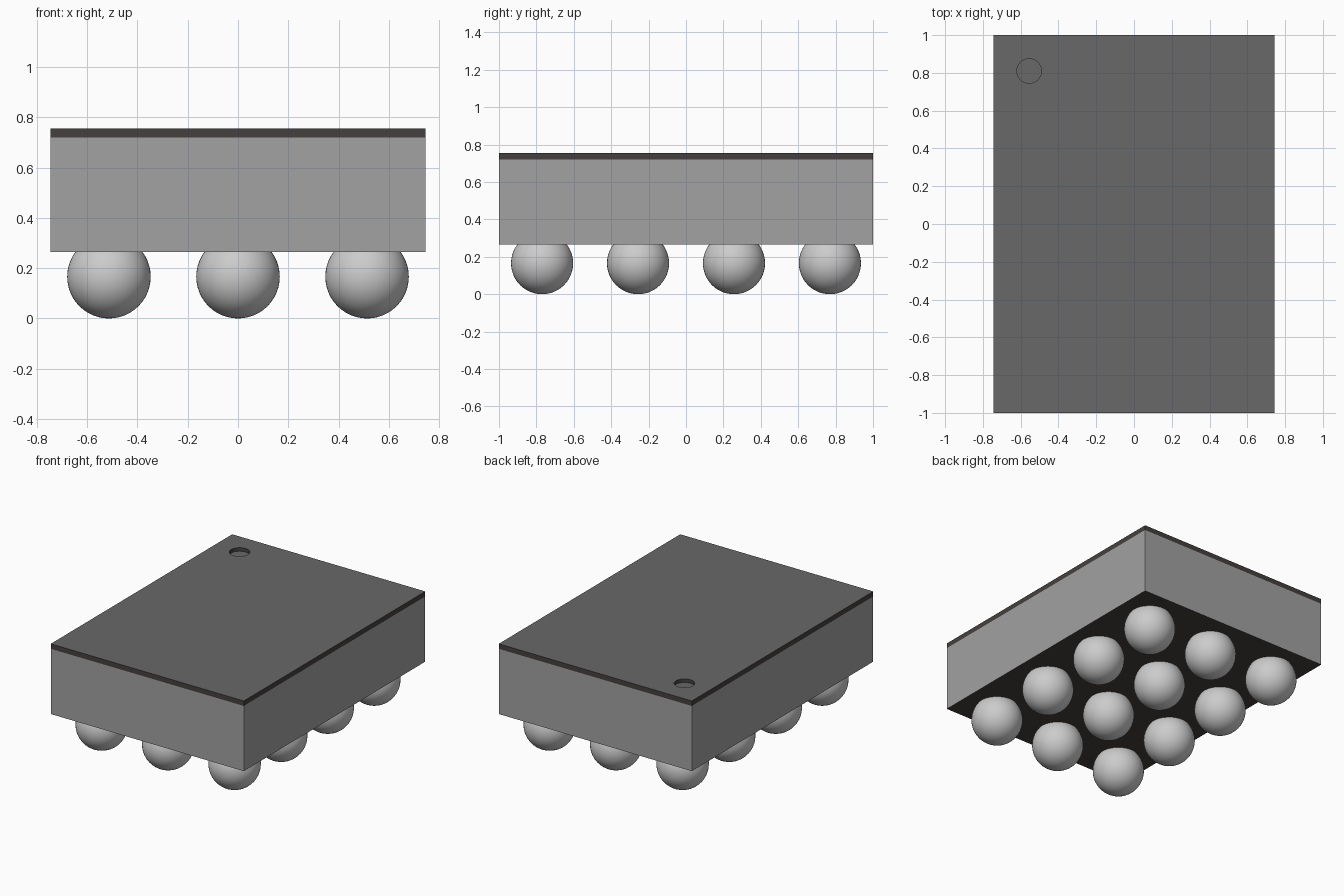
import bpy
import bmesh
from math import pi

if "Cube" in bpy.data.objects:
    bpy.data.objects.remove(bpy.data.objects["Cube"])


def material(name, rgb):
    mat = bpy.data.materials.new(name)
    mat.use_nodes = True
    mat.diffuse_color = (*rgb, 1)
    mat.node_tree.nodes["Principled BSDF"].inputs["Base Color"].default_value = (*rgb, 1)
    return mat


package_grey = material("package grey", (0.36, 0.36, 0.36))
lid_dark = material("lid charcoal", (0.06, 0.051, 0.049))
marker_grey = material("marker grey", (0.14, 0.14, 0.14))
solder = material("solder silver", (0.6, 0.6, 0.6))

HALF_X, HALF_Y = 0.745, 1.0
BOTTOM, SEAM, TOP = 0.265, 0.72, 0.755
MARK_X, MARK_Y, MARK_R = -0.555, 0.81, 0.065


def box(name, z0, z1, mats):
    bpy.ops.mesh.primitive_cube_add(size=1, location=(0, 0, (z0 + z1) / 2))
    obj = bpy.context.object
    obj.name = name
    obj.scale = (2 * HALF_X, 2 * HALF_Y, z1 - z0)
    bpy.ops.object.transform_apply(location=False, rotation=False, scale=True)
    for mat in mats:
        obj.data.materials.append(mat)
    return obj


# Package body with a dark underside
body = box("package_body", BOTTOM, SEAM, [package_grey, lid_dark])
for face in body.data.polygons:
    face.material_index = 1 if face.normal.z < -0.5 else 0

# Lid with a round recess marking the first corner
lid = box("package_lid", SEAM, TOP, [lid_dark, marker_grey])
bpy.ops.mesh.primitive_cylinder_add(vertices=48, radius=MARK_R, depth=0.05,
                                    location=(MARK_X, MARK_Y, TOP))
cutter = bpy.context.object
cutter.name = "marker_cutter"
cutter.hide_render = True
cut = lid.modifiers.new("marker recess", "BOOLEAN")
cut.object = cutter
cut.solver = "EXACT"
bpy.context.view_layer.objects.active = lid
bpy.ops.object.modifier_apply(modifier=cut.name)
bpy.data.objects.remove(cutter)
for face in lid.data.polygons:
    floor = face.normal.z > 0.5 and face.center.z < TOP - 0.01
    face.material_index = 1 if floor else 0

# Solder balls in a three by four grid
BALL_R, PITCH = 0.166, 0.513
for col in range(3):
    for row in range(4):
        bpy.ops.mesh.primitive_uv_sphere_add(
            segments=48, ring_count=24, radius=BALL_R,
            location=((col - 1) * PITCH, (row - 1.5) * PITCH, BALL_R))
        ball = bpy.context.object
        ball.name = f"solder_ball_{col + 1}_{row + 1}"
        ball.data.materials.append(solder)
        bpy.ops.object.shade_smooth()
